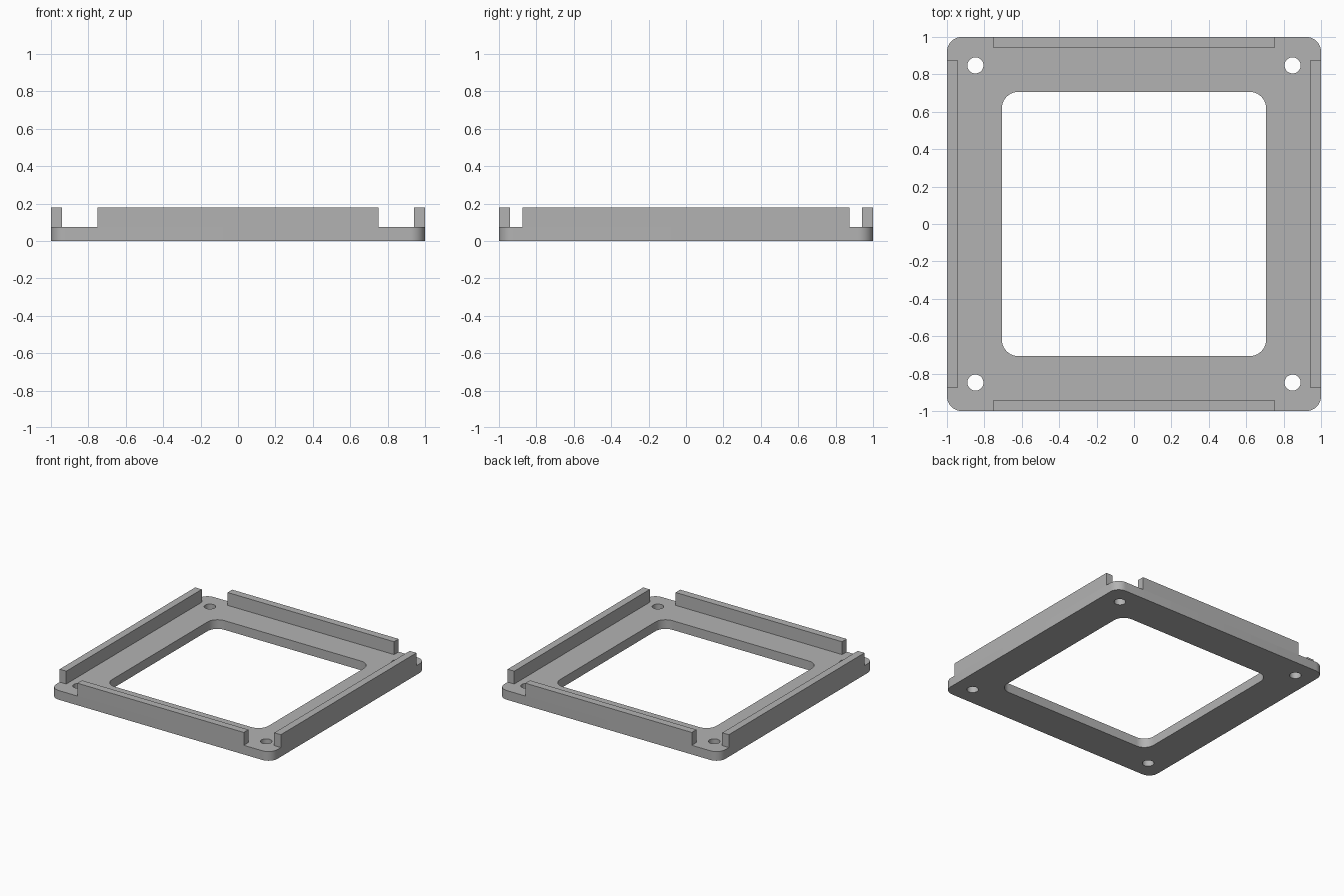
import bpy
import bmesh
from math import cos, sin, pi

if "Cube" in bpy.data.objects:
    bpy.data.objects.remove(bpy.data.objects["Cube"], do_unlink=True)

BASE_H, TOP_H = 0.075, 0.18      # plate thickness, rail top
RAIL_T = 0.06                    # rail thickness

grey = bpy.data.materials.new("plain grey")
grey.use_nodes = True
colour = (0.45, 0.45, 0.45, 1)
grey.diffuse_color = colour
grey.node_tree.nodes["Principled BSDF"].inputs["Base Color"].default_value = colour


def finish(bm, name):
    bmesh.ops.recalc_face_normals(bm, faces=bm.faces)
    mesh = bpy.data.meshes.new(name)
    bm.to_mesh(mesh)
    bm.free()
    mesh.materials.append(grey)
    obj = bpy.data.objects.new(name, mesh)
    bpy.context.collection.objects.link(obj)
    return obj


def arc(cx, cy, r, start, sweep, steps):
    return [(cx + r * cos(start + sweep * i / steps),
             cy + r * sin(start + sweep * i / steps)) for i in range(steps + 1)]


def rounded_square(half, r):
    points = []
    for i, (sx, sy) in enumerate([(1, 1), (-1, 1), (-1, -1), (1, -1)]):
        points += arc(sx * (half - r), sy * (half - r), r, i * pi / 2, pi / 2, 10)
    return points


# Base plate: outline with a central window and four screw holes
outlines = [rounded_square(1, 0.08), rounded_square(0.707, 0.09)]
for sx in (-1, 1):
    for sy in (-1, 1):
        outlines.append(arc(sx * 0.848, sy * 0.848, 0.043, 0, 2 * pi, 32)[:-1])

bm = bmesh.new()
for points in outlines:
    verts = [bm.verts.new((x, y, 0)) for x, y in points]
    for a, b in zip(verts, verts[1:] + verts[:1]):
        bm.edges.new((a, b))
bmesh.ops.triangle_fill(bm, edges=bm.edges[:], use_beauty=True, normal=(0, 0, 1))
top = bmesh.ops.extrude_face_region(bm, geom=bm.faces[:], use_keep_orig=True)
for v in top["geom"]:
    if isinstance(v, bmesh.types.BMVert):
        v.co.z = BASE_H
plate = finish(bm, "base_plate")
bpy.ops.object.select_all(action="DESELECT")
plate.select_set(True)
bpy.context.view_layer.objects.active = plate
bpy.ops.object.shade_smooth_by_angle(angle=pi / 6)


# Upright rails along the four edges
def rail(name, centre, size):
    bm = bmesh.new()
    bmesh.ops.create_cube(bm, size=1)
    for v in bm.verts:
        v.co.x = v.co.x * size[0] + centre[0]
        v.co.y = v.co.y * size[1] + centre[1]
        v.co.z = TOP_H if v.co.z > 0 else BASE_H
    finish(bm, name)


offset = 1 - RAIL_T / 2
for name, s in (("front_rail", -1), ("back_rail", 1)):
    rail(name, (0, s * offset), (1.505, RAIL_T))
for name, s in (("right_rail", -1), ("left_rail", 1)):
    rail(name, (s * offset, 0), (RAIL_T, 1.75))
